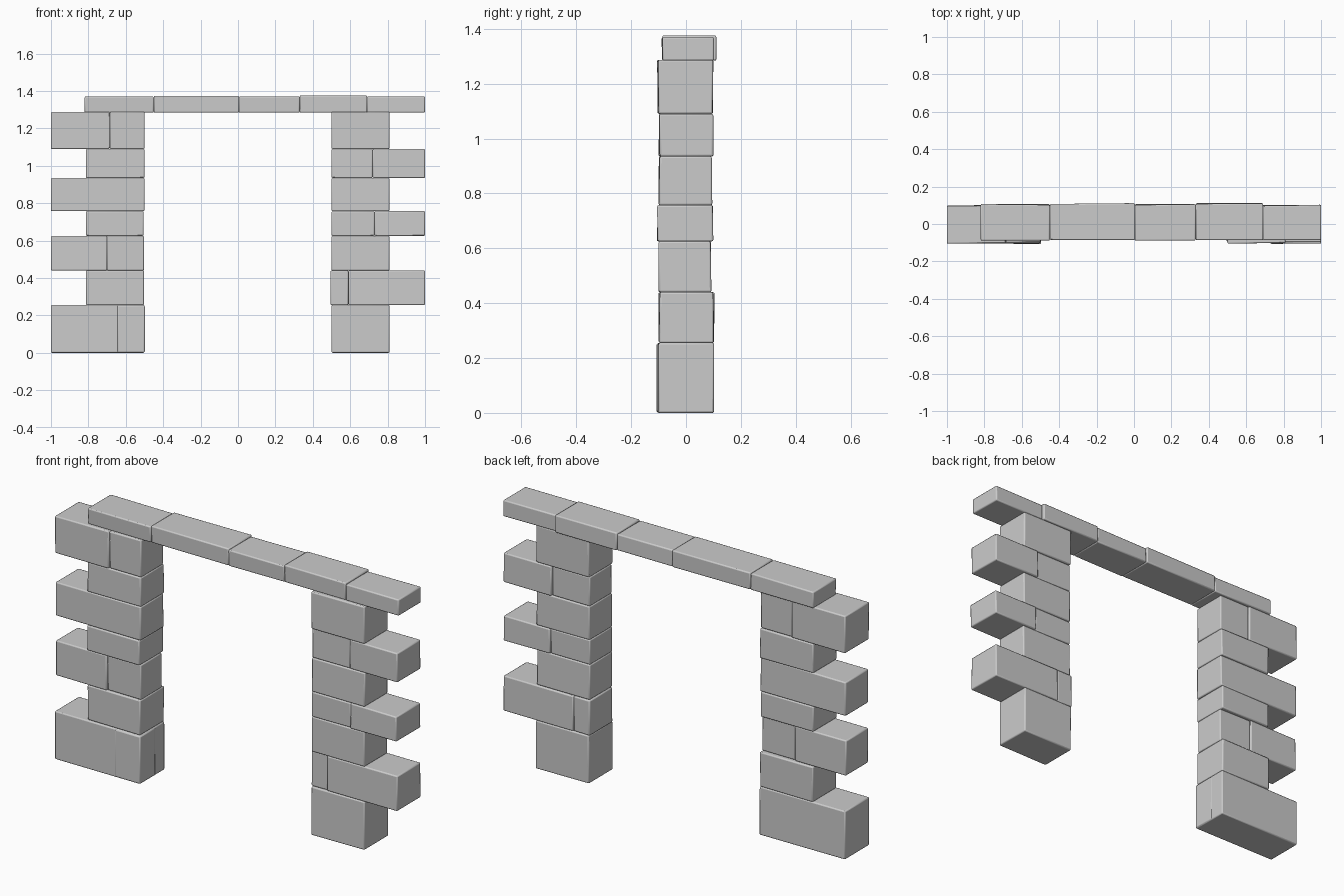
import bpy, bmesh, random

if "Cube" in bpy.data.objects:
    bpy.data.objects.remove(bpy.data.objects["Cube"])

random.seed(4)


def stone(name, x0, x1, y0, y1, z0, z1, jitter=0.003):
    """Slightly irregular hewn block with softly worn edges."""
    bm = bmesh.new()
    bmesh.ops.create_cube(bm, size=1)
    for v in bm.verts:
        v.co.x = x0 if v.co.x < 0 else x1
        v.co.y = (y0 if v.co.y < 0 else y1) + random.uniform(-jitter, jitter)
        v.co.z = z0 if v.co.z < 0 else z1
    mesh = bpy.data.meshes.new(name)
    bm.to_mesh(mesh)
    bm.free()
    obj = bpy.data.objects.new(name, mesh)
    bpy.context.collection.objects.link(obj)
    bevel = obj.modifiers.new("worn_edges", "BEVEL")
    bevel.width = 0.006
    bevel.segments = 2
    bpy.context.view_layer.objects.active = obj
    bpy.ops.object.select_all(action="DESELECT")
    obj.select_set(True)
    bpy.ops.object.shade_smooth_by_angle(angle=0.6)
    return obj


# Course heights and their front/back depths, shared by both jambs
levels = [0, 0.255, 0.44, 0.625, 0.757, 0.935, 1.09, 1.287]
depths = [(-0.103, 0.1), (-0.098, 0.102), (-0.098, 0.09), (-0.105, 0.097),
          (-0.098, 0.094), (-0.098, 0.098), (-0.103, 0.098)]

# Stone joints along x in each course, alternating long and short
left = [(-1, -0.5), (-0.813, -0.503), (-1, -0.70, -0.503), (-0.813, -0.505),
        (-1, -0.5), (-0.813, -0.5), (-1, -0.685, -0.5)]
right = [(0.5, 0.81), (0.495, 0.59, 1), (0.5, 0.81), (0.5, 0.73, 1),
         (0.5, 0.81), (0.5, 0.72, 1), (0.5, 0.81)]

for side, courses in (("left", left), ("right", right)):
    for i, joints in enumerate(courses):
        y0, y1 = depths[i]
        for j, (a, b) in enumerate(zip(joints, joints[1:])):
            # the inner stone of a split course sits slightly recessed
            inner = len(joints) > 2 and (j == (1 if side == "left" else 0))
            inset = 0.006 if inner else 0
            stone(f"{side}_jamb_stone_{i + 1}_{j + 1}", a, b,
                  y0 + inset, y1 - inset, levels[i], levels[i + 1])

# Corner facing stone on the left foot
stone("left_foot_corner_stone", -0.645, -0.498, -0.108, 0.02, 0.002, 0.253, 0.001)

# Lintel course across the opening
lintel = [-0.82, -0.45, 0.005, 0.33, 0.69, 1.0]
tops = [1.37, 1.374, 1.37, 1.376, 1.37]
backs = [0.104, 0.109, 0.104, 0.109, 0.101]
for i, (a, b) in enumerate(zip(lintel, lintel[1:])):
    stone(f"lintel_stone_{i + 1}", a, b, -0.086, backs[i], 1.284, tops[i])
